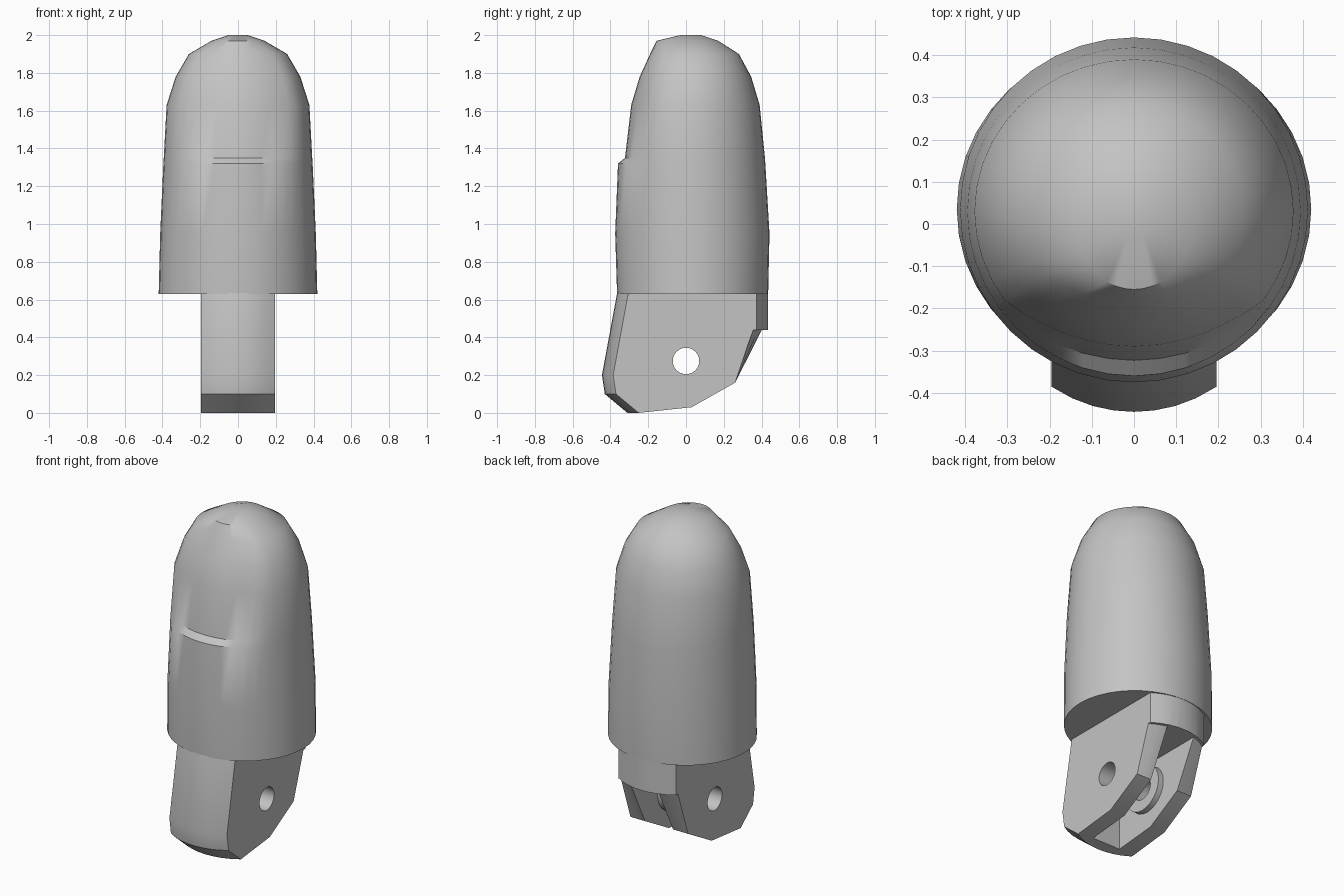
import bpy, bmesh, math
from mathutils import Matrix

if "Cube" in bpy.data.objects:
    bpy.data.objects.remove(bpy.data.objects["Cube"], do_unlink=True)

grey = bpy.data.materials.new("plain grey")
grey.use_nodes = True
grey.diffuse_color = (0.55, 0.55, 0.55, 1)
grey.node_tree.nodes["Principled BSDF"].inputs["Base Color"].default_value = grey.diffuse_color


def finish(bm, name):
    bmesh.ops.recalc_face_normals(bm, faces=bm.faces)
    mesh = bpy.data.meshes.new(name)
    bm.to_mesh(mesh)
    bm.free()
    mesh.materials.append(grey)
    obj = bpy.data.objects.new(name, mesh)
    bpy.context.collection.objects.link(obj)
    return obj


def activate(obj):
    bpy.ops.object.select_all(action='DESELECT')
    obj.select_set(True)
    bpy.context.view_layer.objects.active = obj


def smooth(obj, degrees):
    activate(obj)
    bpy.ops.object.shade_smooth_by_angle(angle=math.radians(degrees))


def loft(loops, name):
    """Skin closed loops of points and cap both ends."""
    bm = bmesh.new()
    rows = [[bm.verts.new(p) for p in loop] for loop in loops]
    n = len(rows[0])
    for a, b in zip(rows, rows[1:]):
        for i in range(n):
            j = (i + 1) % n
            bm.faces.new((a[i], a[j], b[j], b[i]))
    bm.faces.new(rows[0])
    bm.faces.new(rows[-1])
    return finish(bm, name)


def pin(name, radius, x, length):
    bm = bmesh.new()
    turn = Matrix.Translation((x, 0, 0.275)) @ Matrix.Rotation(math.pi / 2, 4, 'Y')
    bmesh.ops.create_cone(bm, cap_ends=True, segments=24, radius1=radius,
                          radius2=radius, depth=length, matrix=turn)
    return finish(bm, name)


def cut(obj, cutter):
    mod = obj.modifiers.new("cut", 'BOOLEAN')
    mod.operation = 'DIFFERENCE'
    mod.solver = 'EXACT'
    mod.object = cutter
    activate(obj)
    bpy.ops.object.modifier_apply(modifier=mod.name)


# Fingertip shell: height, half width, front, back, nail front, nail curvature
SEGMENTS = 40
rings = [
    (0.63, 0.42, -0.365, 0.435, None, 0),
    (0.95, 0.412, -0.375, 0.442, None, 0),
    (1.32, 0.395, -0.36, 0.42, None, 0),
    (1.35, 0.393, -0.358, 0.418, -0.323, 1.15),
    (1.63, 0.378, -0.33, 0.39, -0.29, 1.15),
    (1.78, 0.33, -0.28, 0.345, -0.245, 1.3),
    (1.9, 0.26, -0.22, 0.28, -0.19, 1.6),
    (1.97, 0.14, -0.155, 0.17, None, 0),
    (1.995, 0.05, -0.03, 0.08, None, 0),
]
loops = []
for z, half, front, back, nail, curve in rings:
    loop = []
    for i in range(SEGMENTS):
        a = math.tau * i / SEGMENTS
        x = half * math.cos(a)
        y = (front + back) / 2 + (back - front) / 2 * math.sin(a)
        if nail is not None and math.sin(a) < 0:
            y = max(y, min(nail + curve * x * x, 0))  # recessed nail bed
        loop.append((x, y, z))
    loops.append(loop)
tip = loft(loops, "fingertip")
top = max(v.co.z for v in tip.data.vertices)
for v in tip.data.vertices:
    v.co.z += 0.005 * (v.co.z >= top - 0.001)
smooth(tip, 38)

# Hinge tab: side outline swept across with rounded front and back
outline = [(-0.362, 0.65), (-0.445, 0.2), (-0.43, 0.1), (-0.31, 0.0),
           (0.03, 0.03), (0.26, 0.16), (0.415, 0.44), (0.433, 0.44), (0.433, 0.65)]
WIDTH, ROUND = 0.195, 0.35
loops = []
for i in range(9):
    x = WIDTH * (i / 4 - 1)
    inset = ROUND - math.sqrt(ROUND ** 2 - x * x)
    loop = []
    for y, z in outline:
        if y < -0.2:
            y += inset
        elif z > 0.3:
            y -= inset
        loop.append((x, y, z))
    loops.append(loop)
tab = loft(loops, "hinge_tab")

# Slot between the two prongs, and the pin hole
slot_shape = [(-0.24, -0.1), (-0.24, 0.28), (-0.2, 0.37), (-0.1, 0.44), (0.6, 0.44), (0.6, -0.1)]
slot = loft([[(x, y, z) for y, z in slot_shape] for x in (-0.095, 0.095)], "slot_cutter")
hole = pin("hole_cutter", 0.07, 0, 1)
cut(tab, slot)
cut(tab, hole)
smooth(tab, 28)

# Raised round bosses on the inner prong faces
for side, label in ((1, "left"), (-1, "right")):
    boss = pin(label + "_hinge_boss", 0.14, side * 0.085, 0.05)
    cut(boss, hole)
    smooth(boss, 30)

for helper in (slot, hole):
    bpy.data.objects.remove(helper, do_unlink=True)
